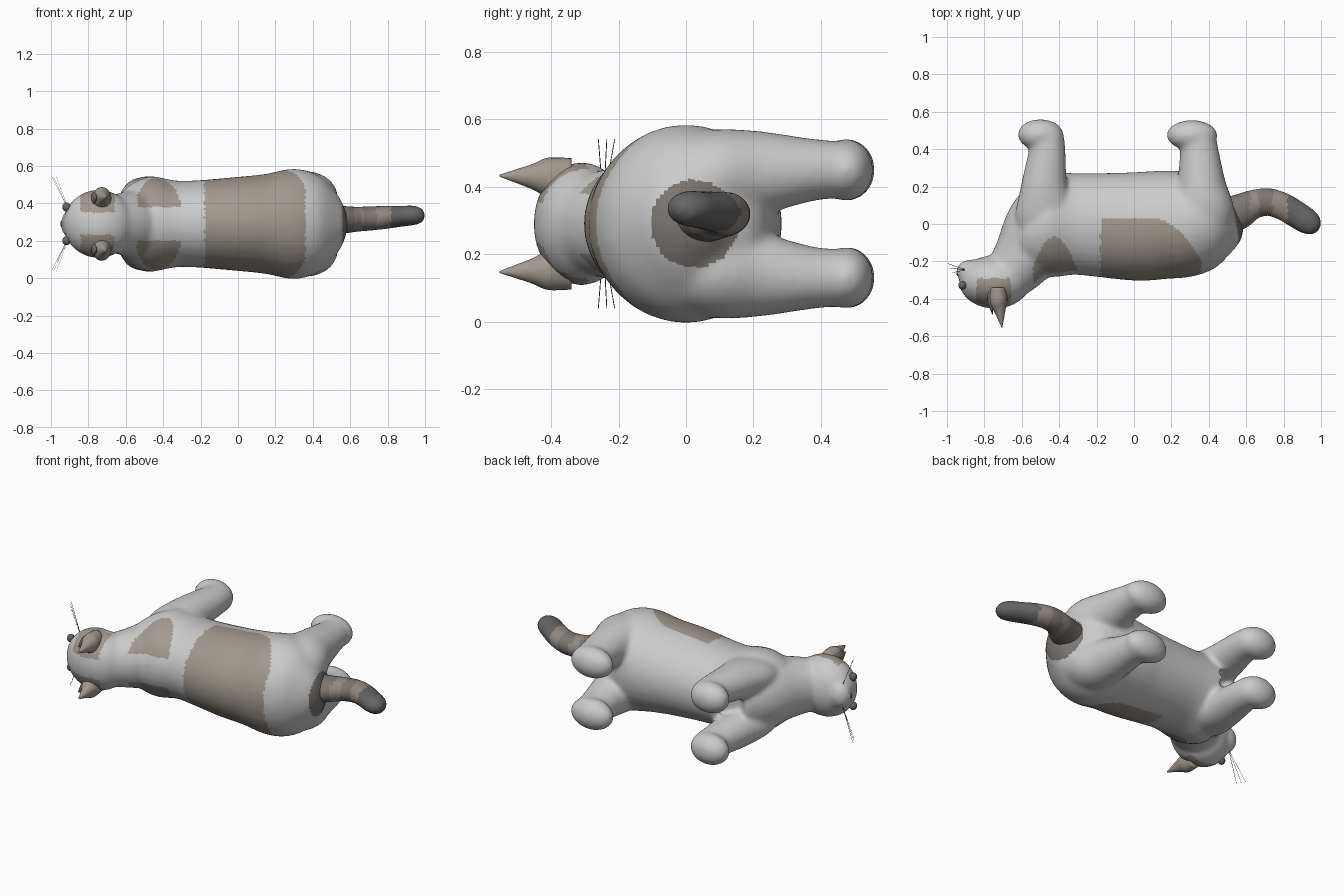
import bpy, bmesh, math
from mathutils import Vector, Matrix

if "Cube" in bpy.data.objects:
    bpy.data.objects.remove(bpy.data.objects["Cube"])

ZC = 0.29  # symmetry plane of the animal, which lies on its side


def material(name, rgb):
    m = bpy.data.materials.new(name)
    m.diffuse_color = (*rgb, 1)
    m.use_nodes = True
    m.node_tree.nodes["Principled BSDF"].inputs["Base Color"].default_value = m.diffuse_color
    return m


FUR = material("light_fur", (0.75, 0.75, 0.73))
BROWN = material("brown_patch", (0.36, 0.32, 0.28))
DARK = material("dark_fur", (0.20, 0.18, 0.165))
BAND = material("tail_band", (0.29, 0.25, 0.22))
BLACK = material("dark_grey", (0.13, 0.13, 0.13))


def resample(pts, n=5):
    """Catmull-Rom through (x, y, z, in-plane radius, z radius) rows."""
    p = [Vector(q) for q in pts]
    p = [p[0]] + p + [p[-1]]
    out = []
    for i in range(1, len(p) - 2):
        a, b, c, d = p[i - 1:i + 3]
        for k in range(n):
            t = k / n
            out.append(0.5 * (2 * b + (c - a) * t + (2 * a - 5 * b + 4 * c - d) * t * t
                              + (3 * b - a - 3 * c + d) * t ** 3))
    return out + [p[-1]]


def tube(bm, pts, sides=32):
    rows = resample(pts)
    rings = []
    for i, r in enumerate(rows):
        d = rows[min(i + 1, len(rows) - 1)] - rows[max(i - 1, 0)]
        n = Vector((-d[1], d[0], 0)).normalized()
        ring = []
        for k in range(sides):
            a = 2 * math.pi * k / sides
            c = Vector(r[:3]) + n * r[3] * math.cos(a)
            c.z += r[4] * math.sin(a)
            ring.append(bm.verts.new(c))
        rings.append(ring)
    for a, b in zip(rings, rings[1:]):
        for k in range(sides):
            j = (k + 1) % sides
            bm.faces.new((a[k], a[j], b[j], b[k]))
    bm.faces.new(rings[0])
    bm.faces.new(rings[-1])


def ball(bm, c, r):
    bmesh.ops.create_uvsphere(bm, u_segments=32, v_segments=20, radius=1,
                              matrix=Matrix.Translation(c) @ Matrix.Diagonal((*r, 1)))


def finish(bm, name, mats):
    bmesh.ops.recalc_face_normals(bm, faces=bm.faces)
    me = bpy.data.meshes.new(name)
    bm.to_mesh(me)
    bm.free()
    ob = bpy.data.objects.new(name, me)
    bpy.context.collection.objects.link(ob)
    for m in mats:
        me.materials.append(m)
    me.polygons.foreach_set("use_smooth", [True] * len(me.polygons))
    return ob


# Torso, neck and head
bm = bmesh.new()
tube(bm, [(x, y, ZC, r, rz) for x, y, r, rz in [
    (-0.60, 0.08, 0.10, 0.10), (-0.55, 0.04, 0.22, 0.20), (-0.47, 0.0, 0.28, 0.255),
    (-0.30, 0.0, 0.272, 0.23), (0, -0.013, 0.29, 0.252), (0.15, -0.005, 0.29, 0.268),
    (0.30, 0.0, 0.28, 0.295), (0.43, 0.015, 0.235, 0.26), (0.52, 0.025, 0.15, 0.17),
    (0.57, 0.04, 0.05, 0.06)]])
tube(bm, [(x, y, ZC, r, rz) for x, y, r, rz in [
    (-0.42, 0.10, 0.18, 0.18), (-0.50, 0, 0.185, 0.20), (-0.57, -0.15, 0.175, 0.18),
    (-0.66, -0.26, 0.145, 0.155), (-0.74, -0.31, 0.12, 0.14)]])
ball(bm, (-0.745, -0.31, ZC), (0.19, 0.143, 0.183))
ball(bm, (-0.875, -0.255, ZC), (0.075, 0.065, 0.085))

# Legs and paws
for s in (-1, 1):
    tube(bm, [(x, y, ZC + s * dz, r, rz) for x, y, r, rz, dz in [
        (-0.46, -0.08, 0.14, 0.08, 0.12), (-0.475, 0.05, 0.16, 0.10, 0.14),
        (-0.48, 0.20, 0.125, 0.105, 0.15), (-0.465, 0.38, 0.10, 0.09, 0.16),
        (-0.465, 0.48, 0.09, 0.085, 0.16)]])
    ball(bm, (-0.50, 0.478, ZC + s * 0.16), (0.123, 0.083, 0.092))
    tube(bm, [(x, y, ZC + s * dz, r, rz) for x, y, r, rz, dz in [
        (0.36, -0.06, 0.14, 0.12, 0.13), (0.365, 0.08, 0.17, 0.14, 0.14),
        (0.36, 0.22, 0.13, 0.125, 0.15), (0.35, 0.38, 0.105, 0.092, 0.16),
        (0.345, 0.48, 0.09, 0.085, 0.16)]])
    ball(bm, (0.31, 0.475, ZC + s * 0.16), (0.137, 0.081, 0.092))
body = finish(bm, "body", [FUR])

# Blend all body volumes into one soft skin
mod = body.modifiers.new("blend", 'REMESH')
mod.mode, mod.voxel_size, mod.use_smooth_shade = 'VOXEL', 0.012, True
mod = body.modifiers.new("soften", 'SMOOTH')
mod.factor, mod.iterations = 0.5, 16
bpy.context.view_layer.update()
skin = bpy.data.meshes.new_from_object(
    body.evaluated_get(bpy.context.evaluated_depsgraph_get()))
body.modifiers.clear()
body.data = skin
skin.materials.clear()
for m in (FUR, BROWN, DARK):
    skin.materials.append(m)


def patch(c):
    x, y, dz = c.x, c.y, abs(c.z - ZC)
    if x > 0.45 and math.hypot(y - 0.025, dz) < 0.13:
        return 2                                            # rump around the tail
    edge = 0.03 - max(0, x - 0.1) ** 2 * 3.4
    if -0.18 < x < 0.36 and y < edge:
        return 1                                            # saddle
    if dz > 0.09 and abs(x + 0.425) < 0.115 and y < -0.07 - 12 * (x + 0.425) ** 2:
        return 1                                            # shoulders
    if -0.84 < x < -0.66 and y < -0.29 and dz > 0.06:
        return 1                                            # head
    return 0


for p in skin.polygons:
    p.material_index = patch(p.center)
    p.use_smooth = True

# Curved banded tail
bm = bmesh.new()
tube(bm, [(0.50, 0.04, 0.31, 0.10, 0.08), (0.57, 0.07, 0.312, 0.092, 0.073),
          (0.64, 0.105, 0.315, 0.077, 0.066), (0.72, 0.117, 0.32, 0.073, 0.064),
          (0.80, 0.092, 0.325, 0.072, 0.06), (0.87, 0.05, 0.33, 0.071, 0.055),
          (0.93, 0.012, 0.335, 0.067, 0.052), (0.97, -0.013, 0.335, 0.048, 0.04),
          (0.99, -0.024, 0.335, 0.015, 0.015)])
tail = finish(bm, "tail", [DARK, BAND, BLACK])
for p in tail.data.polygons:
    x = p.center.x
    p.material_index = 2 if x > 0.82 else (1 if 0.62 < x < 0.67 or 0.74 < x else 0)

# Ears, eyes and whiskers on both sides
for s, side in ((-1, "lower"), (1, "upper")):
    bm = bmesh.new()
    tube(bm, [(-0.73, -0.34, ZC + s * 0.135, 0.045, 0.06),
              (-0.727, -0.41, ZC + s * 0.138, 0.05, 0.058),
              (-0.718, -0.46, ZC + s * 0.14, 0.032, 0.036),
              (-0.706, -0.553, ZC + s * 0.143, 0.002, 0.003)], 24)
    finish(bm, side + "_ear", [BROWN])
    bm = bmesh.new()
    tube(bm, [(-0.768, -0.36, ZC + s * 0.135, 0.016, 0.035),
              (-0.768, -0.42, ZC + s * 0.138, 0.014, 0.032),
              (-0.755, -0.485, ZC + s * 0.14, 0.002, 0.003)], 24)
    finish(bm, side + "_inner_ear", [DARK])
    bm = bmesh.new()
    ball(bm, (-0.917, -0.328, ZC + s * 0.09), (0.022, 0.022, 0.024))
    finish(bm, side + "_eye", [BLACK])
    bm = bmesh.new()
    for x, y in ((-0.995, -0.212), (-0.985, -0.235), (-0.97, -0.26)):
        tube(bm, [(-0.90, -0.245, ZC + s * 0.06, 0.0015, 0.0015),
                  (x, y, ZC + s * 0.25, 0.0012, 0.0012)], 6)
    finish(bm, side + "_whiskers", [BLACK])

# Nose
bm = bmesh.new()
ball(bm, (-0.938, -0.265, ZC), (0.012, 0.015, 0.02))
finish(bm, "nose", [BLACK])
